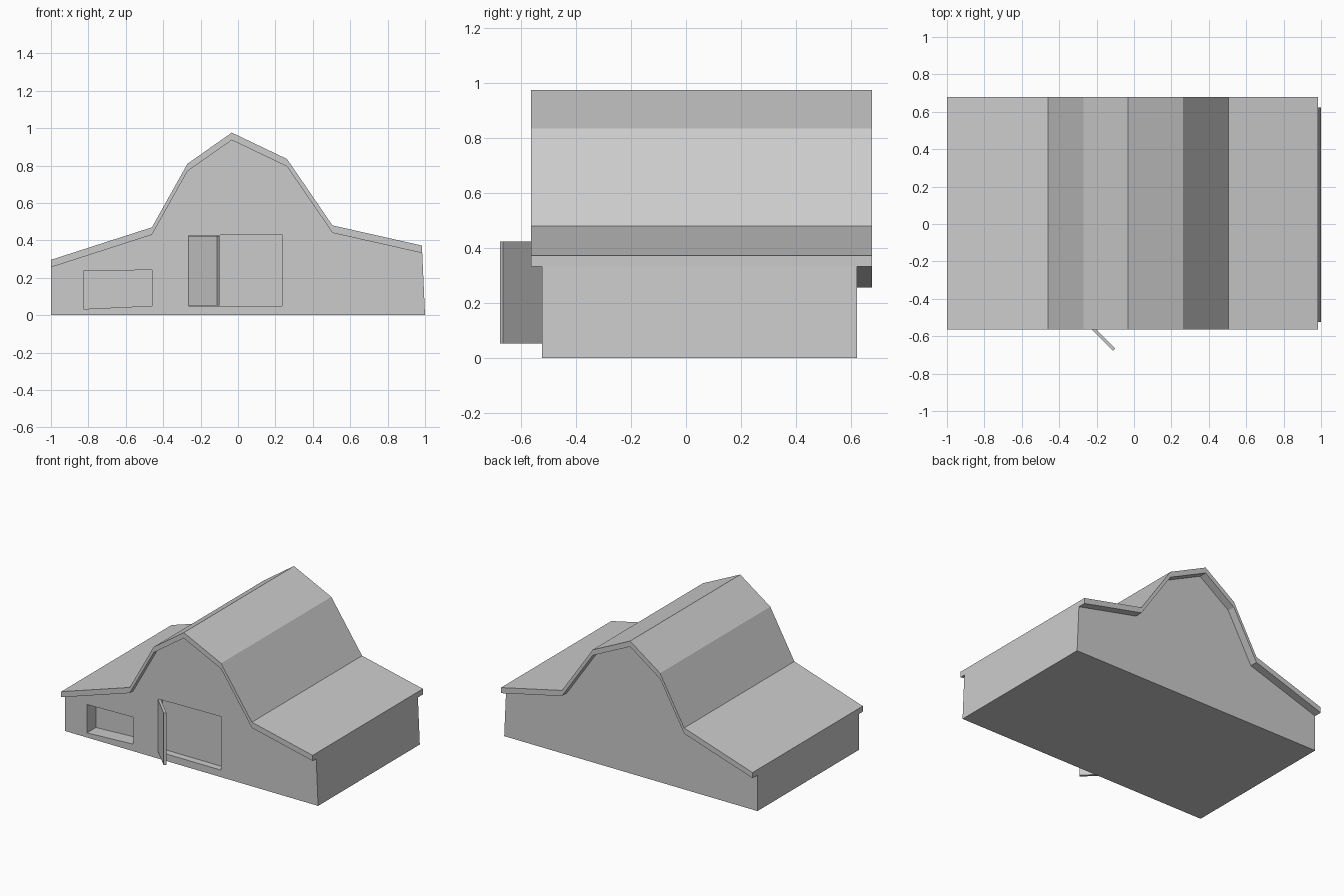
import bpy, bmesh

if "Cube" in bpy.data.objects:
    bpy.data.objects.remove(bpy.data.objects["Cube"])


def prism(name, outline, a, b, axis="y"):
    """Extrude a closed outline from a to b: (x, z) along y, or (x, y) along z."""
    def place(p, t):
        return (p[0], t, p[1]) if axis == "y" else (p[0], p[1], t)

    bm = bmesh.new()
    first = [bm.verts.new(place(p, a)) for p in outline]
    last = [bm.verts.new(place(p, b)) for p in outline]
    bm.faces.new(first)
    bm.faces.new(last[::-1])
    n = len(outline)
    for i in range(n):
        j = (i + 1) % n
        bm.faces.new((first[i], last[i], last[j], first[j]))
    bmesh.ops.recalc_face_normals(bm, faces=bm.faces)
    mesh = bpy.data.meshes.new(name)
    bm.to_mesh(mesh)
    bm.free()
    obj = bpy.data.objects.new(name, mesh)
    bpy.context.collection.objects.link(obj)
    return obj


FRONT, BACK = -0.525, 0.622
THICK = 0.04

# Gambrel roof with a lean-to on each side
roof_line = [(-1.0, 0.296), (-0.46, 0.47), (-0.27, 0.81), (-0.033, 0.976),
             (0.262, 0.835), (0.505, 0.48), (0.985, 0.372)]
under_line = [(x, z - THICK) for x, z in roof_line]
prism("roof", roof_line + under_line[::-1], -0.565, 0.678)

# Barn body filling the space under the roof, right wall leaning slightly
body = prism("barn_body", under_line + [(1.0, 0.0), (-1.0, 0.0)], FRONT, BACK)

# Recessed doorway and window in the front wall
doorway = [(-0.265, 0.05), (0.235, 0.05), (0.235, 0.432), (-0.265, 0.425)]
window = [(-0.825, 0.033), (-0.46, 0.05), (-0.46, 0.242), (-0.825, 0.235)]
for name, outline, depth in (("doorway_cutter", doorway, 0.05),
                             ("window_cutter", window, 0.10)):
    cutter = prism(name, outline, FRONT - 0.1, FRONT + depth)
    cutter.hide_render = True
    cutter.hide_viewport = True
    cut = body.modifiers.new(name, "BOOLEAN")
    cut.operation = "DIFFERENCE"
    cut.solver = "EXACT"
    cut.object = cutter

# Open door leaf swung out at 45 degrees
leaf = [(-0.265, -0.525), (-0.113, -0.678), (-0.1, -0.666), (-0.252, -0.512)]
prism("door_leaf", leaf, 0.052, 0.424, axis="z")
